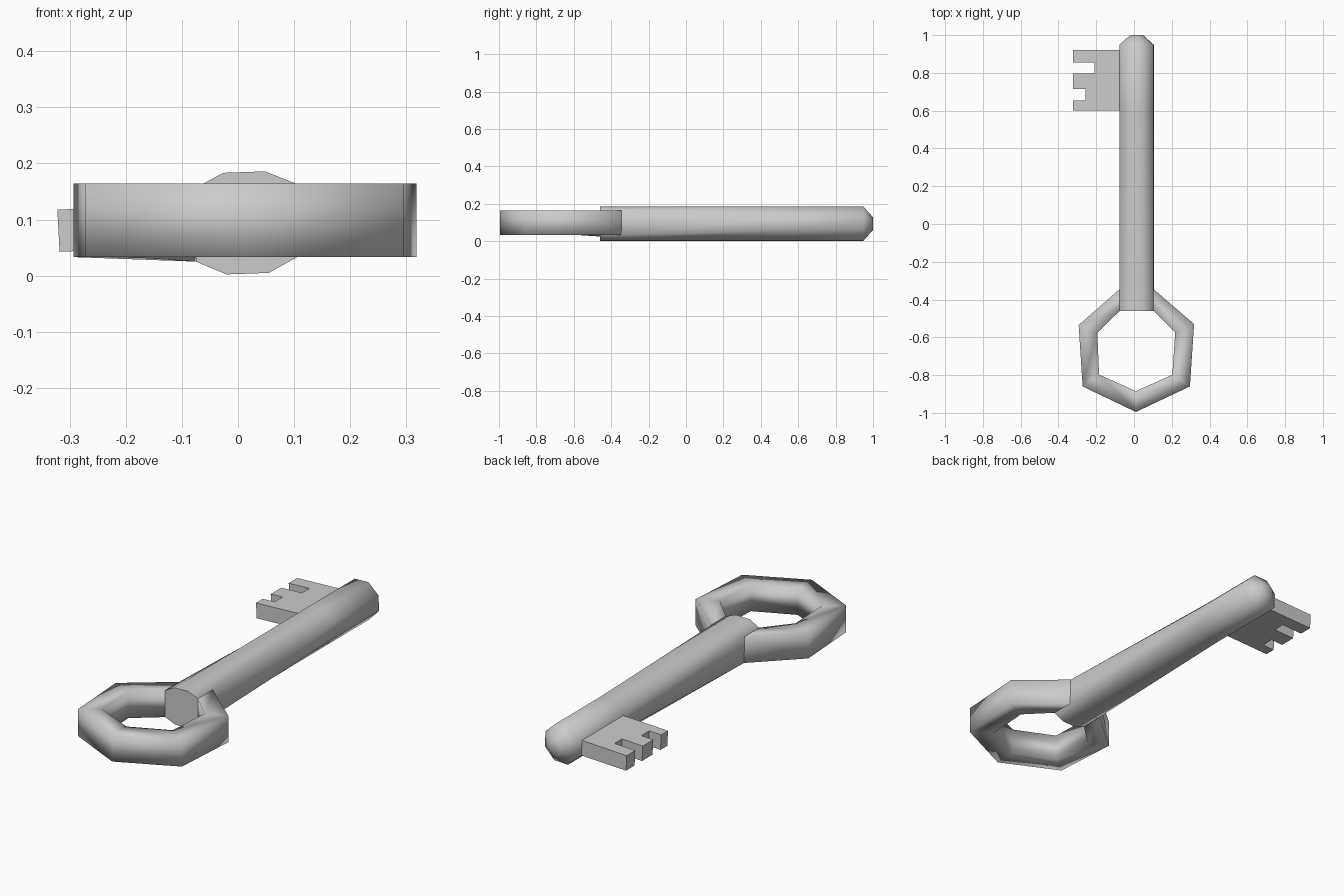
import bpy, math

if "Cube" in bpy.data.objects:
    bpy.data.objects.remove(bpy.data.objects["Cube"])

CX, CZ, R = 0.014, 0.094, 0.098      # shaft axis and radius
TILT = math.radians(2)


def make(name, verts, faces):
    me = bpy.data.meshes.new(name)
    me.from_pydata(verts, [], faces)
    ob = bpy.data.objects.new(name, me)
    bpy.context.collection.objects.link(ob)
    # make all normals point outward
    bpy.context.view_layer.objects.active = ob
    ob.select_set(True)
    bpy.ops.object.mode_set(mode='EDIT')
    bpy.ops.mesh.select_all(action='SELECT')
    bpy.ops.mesh.normals_make_consistent(inside=False)
    bpy.ops.object.mode_set(mode='OBJECT')
    return ob


def smooth(ob, degrees):
    bpy.ops.object.select_all(action='DESELECT')
    ob.select_set(True)
    bpy.context.view_layer.objects.active = ob
    bpy.ops.object.shade_smooth_by_angle(angle=math.radians(degrees))


def section(y, scale=1.0, flared=None):
    pts = []
    for k in range(8):
        a = TILT + math.radians(22.5 + 45 * k)
        z = CZ + R * scale * math.sin(a)
        if flared and k in flared:
            z = flared[k]
        pts.append((CX + R * scale * math.cos(a), y, z))
    return pts


def bridge(loops, n):
    return [(i * n + j, i * n + (j + 1) % n, (i + 1) * n + (j + 1) % n, (i + 1) * n + j)
            for i in range(loops - 1) for j in range(n)]


# Eight-sided shaft: sides flare where the bow joins, bevelled tip
flare = {0: 0.164, 3: 0.155, 4: 0.025, 7: 0.033}
loops = [section(-0.46, 1, flare), section(-0.345, 1, flare),
         section(0.60), section(0.948), section(1.0, 0.37)]
faces = bridge(len(loops), 8) + [tuple(range(8)), tuple(range(32, 40))]
shaft = make("shaft", [v for l in loops for v in l], faces)
smooth(shaft, 70)

# Bow: box-section loop running from one side of the shaft to the other
# outer x, outer y, inner x, inner y, bottom z, top z
stations = [(0.104, -0.345, 0.104, -0.46, 0.033, 0.164),
            (0.318, -0.530, 0.218, -0.575, 0.033, 0.164),
            (0.296, -0.860, 0.203, -0.798, 0.033, 0.164),
            (0.010, -0.995, 0.010, -0.885, 0.033, 0.164),
            (-0.272, -0.860, -0.185, -0.797, 0.033, 0.164),
            (-0.293, -0.535, -0.194, -0.577, 0.033, 0.164),
            (-0.076, -0.345, -0.076, -0.46, 0.025, 0.155)]
verts = []
for ox, oy, ix, iy, lo, hi in stations:
    verts += [(ox, oy, lo), (ox, oy, hi), (ix, iy, hi), (ix, iy, lo)]
bow = make("bow", verts, bridge(len(stations), 4))
smooth(bow, 180)

# Bit: toothed plate leaning slightly with the shaft's side face
outline = [(-0.07, 0.60), (-0.32, 0.60), (-0.32, 0.653), (-0.255, 0.653),
           (-0.255, 0.715), (-0.32, 0.715), (-0.32, 0.797), (-0.207, 0.797),
           (-0.207, 0.855), (-0.32, 0.855), (-0.32, 0.922), (-0.07, 0.922)]
n = len(outline)
verts = []
for side in (-1, 1):
    for x, y in outline:
        mid = CZ + (x - CX) * math.tan(TILT * 1.2)
        verts.append((x - side * 0.002, y, mid + side * 0.0375))
bit = make("bit", verts, bridge(2, n) + [tuple(range(n)), tuple(range(n, 2 * n))])
